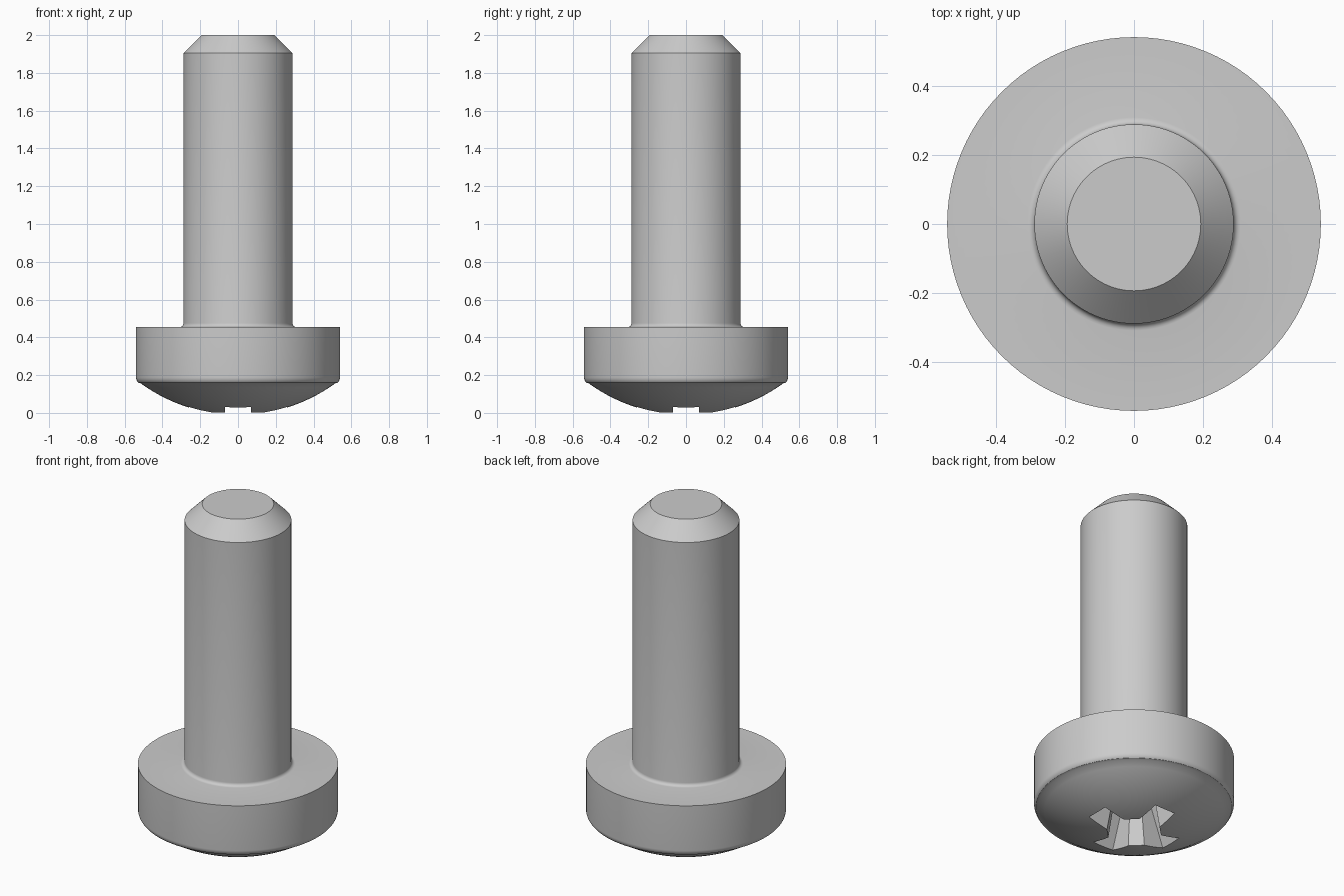
import bpy, bmesh, math

if "Cube" in bpy.data.objects:
    bpy.data.objects.remove(bpy.data.objects["Cube"])

SEGMENTS = 96

steel = bpy.data.materials.new("steel_grey")
steel.diffuse_color = (0.6, 0.6, 0.6, 1)
steel.use_nodes = True
steel.node_tree.nodes["Principled BSDF"].inputs["Base Color"].default_value = steel.diffuse_color


def make_object(name, bm):
    bmesh.ops.recalc_face_normals(bm, faces=bm.faces)
    mesh = bpy.data.meshes.new(name)
    bm.to_mesh(mesh)
    bm.free()
    mesh.materials.append(steel)
    obj = bpy.data.objects.new(name, mesh)
    bpy.context.collection.objects.link(obj)
    return obj


def arc(cx, cz, radius, start, end, steps):
    angles = [math.radians(start + (end - start) * i / steps) for i in range(steps + 1)]
    return [(cx + radius * math.cos(a), cz + radius * math.sin(a)) for a in angles]


# Screw body: domed head, rounded rim, flat shoulder, root fillet, shank, chamfered tip
DOME_R, APEX = 0.876, -0.011
dome = arc(0, APEX + DOME_R, DOME_R, -90, -54, 14)
rim = arc(0.50, 0.188, 0.04, -45, 0, 5)
root = arc(0.308, 0.475, 0.02, -90, -180, 5)
profile = dome + rim + [(0.54, 0.455)] + root + [(0.288, 1.905), (0.193, 2.0), (0, 2.0)]

bm = bmesh.new()
verts = [bm.verts.new((r, 0, z)) for r, z in profile]
edges = [bm.edges.new(pair) for pair in zip(verts, verts[1:])]
bmesh.ops.spin(bm, geom=verts + edges, axis=(0, 0, 1), cent=(0, 0, 0),
               angle=math.tau, steps=SEGMENTS)
bmesh.ops.remove_doubles(bm, verts=bm.verts, dist=1e-5)
# Merge the tip into a single flat cap
tip = [f for f in bm.faces if f.calc_center_median().z > 1.999]
bmesh.ops.dissolve_faces(bm, faces=tip)
screw = make_object("screw_body", bm)


# Cross recess: tapered four-winged cutter with bevelled inner corners
def cross_section(z):
    reach = 0.26 - 0.45 * (z - 0.03)
    half = 0.07 - 0.07 * z
    inner = 0.132 - 0.15 * z
    wing = [(inner, -half), (reach, -half), (reach, half), (inner, half)]
    points = []
    for _ in range(4):
        points += wing
        wing = [(-y, x) for x, y in wing]
    return [(x, y, z) for x, y in points]


bm = bmesh.new()
low, high = [[bm.verts.new(p) for p in cross_section(z)] for z in (-0.06, 0.28)]
bm.faces.new(low)
bm.faces.new(high)
for i in range(len(low)):
    j = (i + 1) % len(low)
    bm.faces.new((low[i], low[j], high[j], high[i]))
cutter = make_object("recess_cutter", bm)
cutter.hide_render = True

cut = screw.modifiers.new("cross_recess", 'BOOLEAN')
cut.operation = 'DIFFERENCE'
cut.solver = 'EXACT'
cut.object = cutter
bpy.context.view_layer.objects.active = screw
screw.select_set(True)
bpy.ops.object.modifier_apply(modifier=cut.name)
bpy.data.objects.remove(cutter)

bpy.ops.object.shade_smooth_by_angle(angle=math.radians(30))
